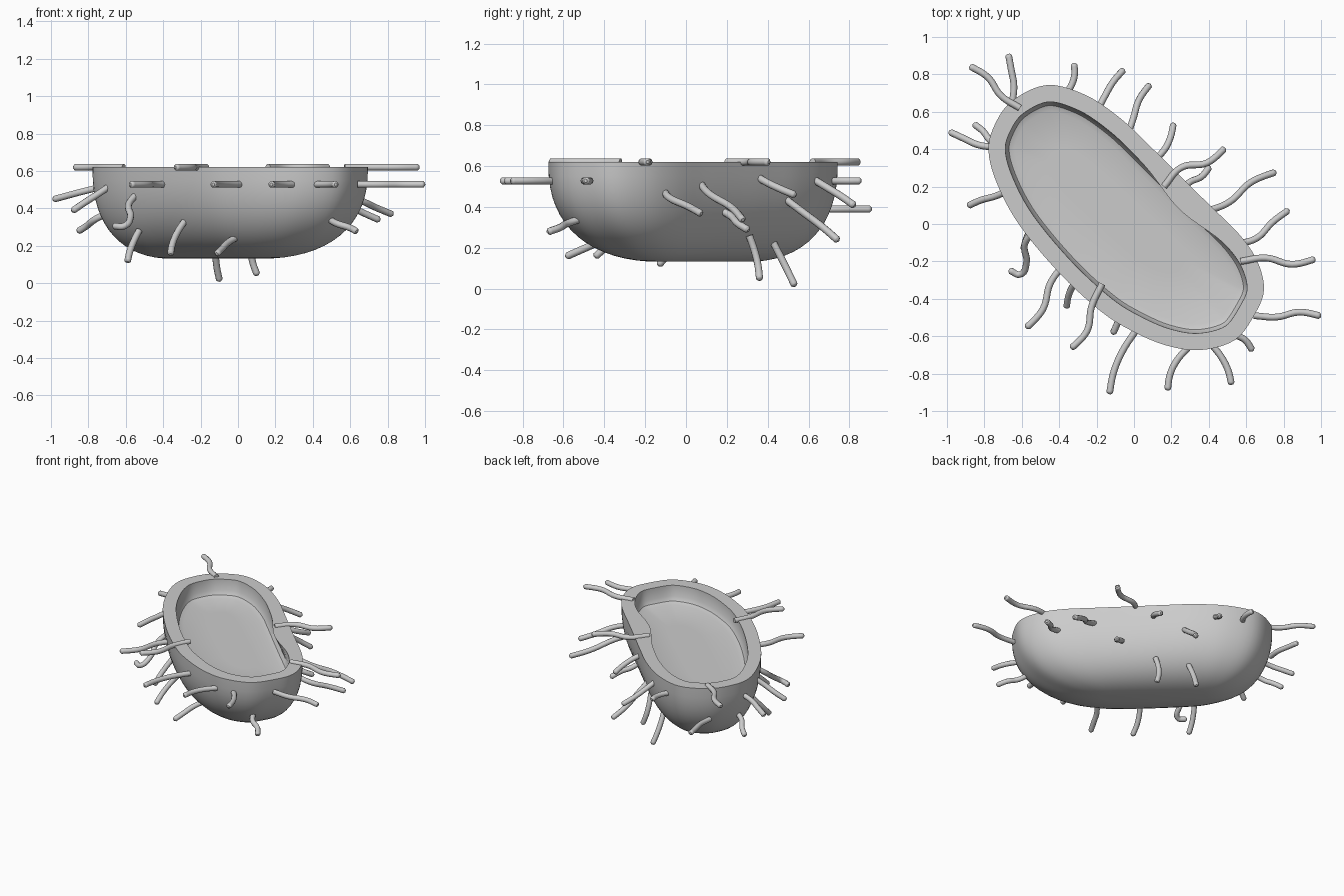
import bpy, bmesh, math
from mathutils import Vector

if "Cube" in bpy.data.objects:
    bpy.data.objects.remove(bpy.data.objects["Cube"])

TOP, BOTTOM, FLOOR, WALL = 0.62, 0.13, 0.50, 0.09

# Rim outline of the halved cell, seen from above (counter-clockwise)
RIM = [(-.465, .743), (-.65, .66), (-.745, .53), (-.778, .39), (-.73, .21), (-.61, -.01),
       (-.395, -.267), (-.18, -.465), (-.02, -.567), (.165, -.647), (.353, -.674),
       (.54, -.62), (.647, -.48), (.695, -.35), (.66, -.2), (.567, -.06), (.41, .096),
       (.246, .257), (.085, .417), (-.075, .567), (-.26, .69)]


def smooth_loop(pts, n=5):
    """Closed Catmull-Rom resampling."""
    pts = [Vector(p) for p in pts]
    out = []
    for i in range(len(pts)):
        a, b, c, d = (pts[(i + k) % len(pts)] for k in (-1, 0, 1, 2))
        for s in range(n):
            t = s / n
            out.append(0.5 * (2 * b + (c - a) * t + (2 * a - 5 * b + 4 * c - d) * t * t
                              + (3 * b - a - 3 * c + d) * t ** 3))
    return out


def smooth_object(ob, angle=35):
    bpy.ops.object.select_all(action='DESELECT')
    ob.select_set(True)
    bpy.context.view_layer.objects.active = ob
    bpy.ops.object.shade_smooth_by_angle(angle=math.radians(angle))


outline = smooth_loop(RIM)
N = len(outline)

# Short spine of the body: each rim point shrinks towards its nearest spine point
A, B = Vector((-.33, .27)), Vector((.09, -.09))
axis = B - A
spine = [A + axis * min(1, max(0, (p - A).dot(axis) / axis.length_squared)) for p in outline]


def inset(d, bulge=0):
    """Rim outline moved inwards, with an optional bulge on the right side."""
    res = []
    for i, p in enumerate(outline):
        t = (outline[(i + 1) % N] - outline[i - 1]).normalized()
        k = d + bulge * math.exp(-((p - Vector((.33, .17))).length / .2) ** 2)
        res.append(p + Vector((-t.y, t.x)) * k)
    return res


def build_body():
    bm = bmesh.new()
    rings = []

    def ring(pts, z):
        rings.append([bm.verts.new((p.x, p.y, z)) for p in pts])

    # cavity floor, rounded cavity wall, rim
    ring([s.lerp(p, .4) for s, p in zip(spine, inset(.15))], FLOOR)
    ring(inset(.14), FLOOR)
    ring(inset(.11), FLOOR + .012)
    ring(inset(WALL + .003), FLOOR + .04)
    ring(inset(WALL, .04), TOP)
    ring(inset(.03), TOP)
    ring(outline, TOP)
    # rounded underside (superellipse section)
    steps, power = 16, 2.4
    for k in range(1, steps):
        a = math.pi / 2 * k / steps
        ring([s.lerp(p, math.cos(a) ** (2 / power)) for s, p in zip(spine, outline)],
             TOP - (TOP - BOTTOM) * math.sin(a) ** (2 / power))
    for r0, r1 in zip(rings, rings[1:]):
        for i in range(N):
            j = (i + 1) % N
            bm.faces.new((r0[i], r0[j], r1[j], r1[i]))
    bm.faces.new(rings[0])
    bm.faces.new(rings[-1])
    bmesh.ops.recalc_face_normals(bm, faces=bm.faces[:])
    me = bpy.data.meshes.new("cell_body")
    bm.to_mesh(me)
    bm.free()
    ob = bpy.data.objects.new("cell_body", me)
    bpy.context.collection.objects.link(ob)
    smooth_object(ob)


def tube(name, pts, radius=.018):
    cu = bpy.data.curves.new(name, 'CURVE')
    cu.dimensions = '3D'
    cu.bevel_depth, cu.bevel_resolution = radius, 3
    cu.use_fill_caps = True
    cu.resolution_u = 6
    # short last step with a smaller radius rounds the tip
    end = pts[-1] + (pts[-1] - pts[-2]).normalized() * .01
    pts = pts + [end]
    sp = cu.splines.new('BEZIER')
    sp.bezier_points.add(len(pts) - 1)
    for bp, p in zip(sp.bezier_points, pts):
        bp.co = p
        bp.handle_left_type = bp.handle_right_type = 'AUTO'
    sp.bezier_points[-1].radius = .45
    ob = bpy.data.objects.new(name, cu)
    bpy.context.collection.objects.link(ob)
    bpy.ops.object.select_all(action='DESELECT')
    ob.select_set(True)
    bpy.context.view_layer.objects.active = ob
    bpy.ops.object.convert(target='MESH')
    smooth_object(bpy.context.object, 60)


def wavy(name, p, q, w1, w2):
    """Hair from root p to tip q, pushed sideways by w1 and w2 on the way."""
    p, q = Vector(p), Vector(q)
    d = q - p
    n = Vector((-d.y, d.x, 0)).normalized() * .75
    tube(name, [p, p + d * .35 + n * w1, p + d * .7 + n * w2, q])


build_body()

# Hairs: root, tip, two sideways bends
S = .02
rim_hairs = [((-.61, .62), (-.87, .84), S, -S), ((-.17, -.32), (-.33, -.66), 0, .045),
             ((.16, .2), (.48, .40), .05, -.02), ((.57, -.2), (.96, -.19), .02, -.03)]
upper_hairs = [((-.36, -.2), (-.57, -.55), -.02, .03), ((.01, -.57), (-.13, -.9), -.03, -.03),
               ((.29, -.66), (.18, -.88), -.03, -.03), ((.42, -.65), (.52, -.85), S, S),
               ((.64, -.49), (.99, -.49), -.01, .025), ((-.36, .70), (-.32, .85), -.02, -.02)]
side_hairs = [((-.65, .65, .39), (-.67, .90, .39), -.02, -.01),
              ((-.20, .60, .55), (-.06, .82, .41), .01, .015),
              ((.09, .33, .56), (.21, .53, .46), -.035, -.03),
              ((-.04, .46, .46), (.08, .74, .24), .01, .025),
              ((.36, .06, .53), (.75, .275, .34), -.03, .02),
              ((.54, -.11, .48), (.82, .07, .37), -.045, -.01),
              ((.25, .16, .39), (.40, .30, .29), .02, -.01),
              ((.07, .31, .26), (.10, .36, .05), .02, .02),
              ((-.12, .42, .24), (-.10, .53, .02), .01, .01),
              ((.49, -.52, .34), (.63, -.67, .28), -.02, .01),
              ((0, -.39, .25), (-.11, -.58, .16), -.02, -.01),
              ((-.28, -.27, .34), (-.36, -.44, .16), -.02, -.02),
              ((-.53, 0, .28), (-.59, -.13, .12), -.01, -.01),
              ((-.75, .41, .51), (-.98, .49, .45), .02, .01),
              ((-.67, .18, .53), (-.88, .10, .39), .005, -.005),
              ((-.71, .42, .37), (-.85, .53, .28), .02, .0)]
hairs = [((*p, TOP), (*q, TOP), a, b) for p, q, a, b in rim_hairs]
hairs += [((*p, .528), (*q, .528), a, b) for p, q, a, b in upper_hairs]
for i, h in enumerate(hairs + side_hairs):
    wavy(f"hair_{i + 1:02d}", *h)

# Hooked hair on the front left
tube("hooked_hair", [Vector(p) for p in [(-.54, -.04, .48), (-.585, -.11, .42), (-.575, -.21, .35),
                                         (-.61, -.27, .305), (-.66, -.25, .305)]])
